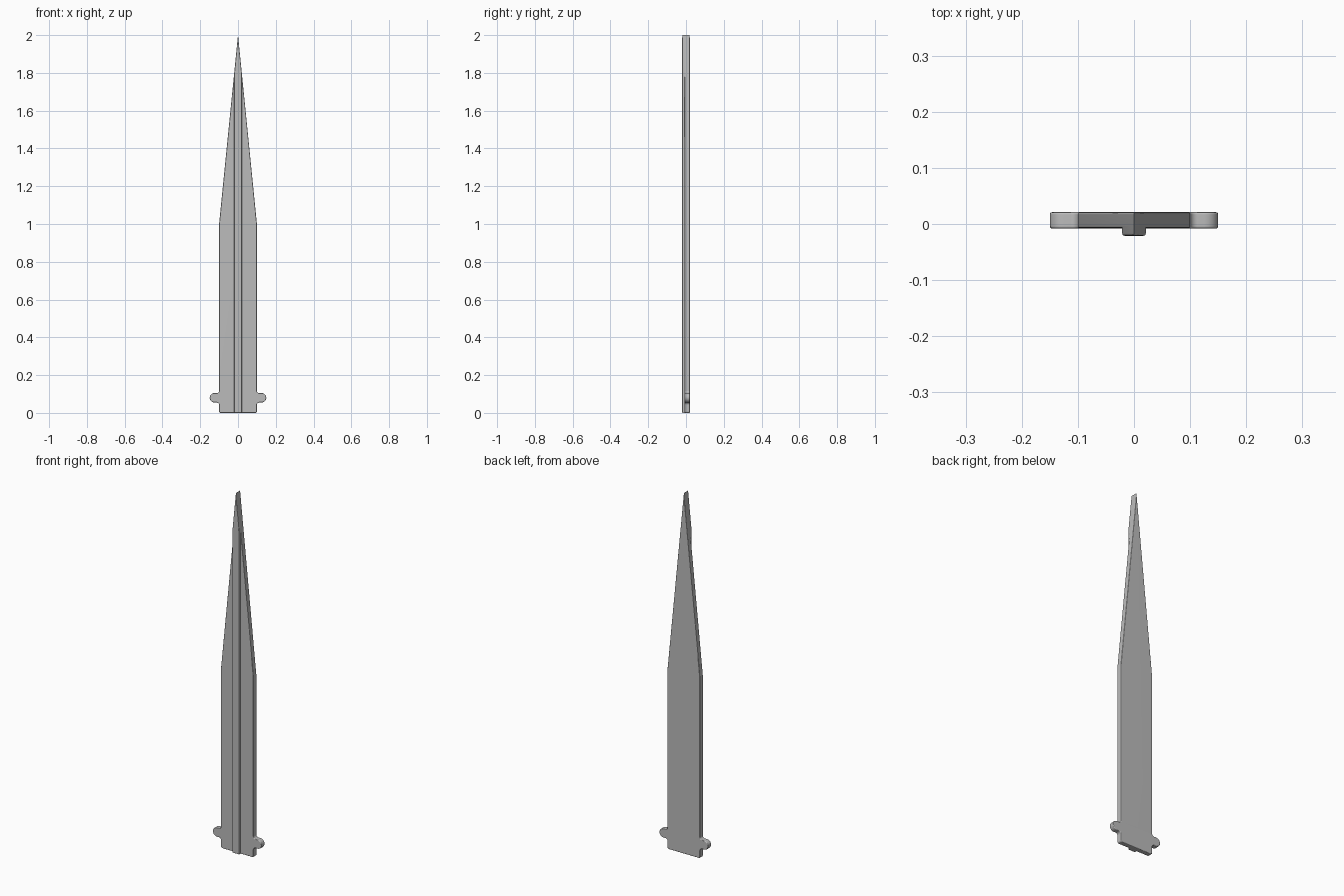
import bpy, bmesh, math

cube = bpy.data.objects.get("Cube")
if cube:
    bpy.data.objects.remove(cube, do_unlink=True)

STEEL = (0.5, 0.5, 0.5, 1.0)
steel = bpy.data.materials.new("grey_steel")
steel.use_nodes = True
steel.diffuse_color = STEEL
steel.node_tree.nodes["Principled BSDF"].inputs["Base Color"].default_value = STEEL


def arc(cx, cz, r, start, end, steps=6):
    angles = [math.radians(start + (end - start) * i / steps) for i in range(steps + 1)]
    return [(cx + r * math.cos(a), cz + r * math.sin(a)) for a in angles]


def slab(name, half, front, back, radius, round_back):
    """Mirror a half outline, extrude it along y and round its rims."""
    outline = half + [(-x, z) for x, z in reversed(half) if x > 1e-6]
    bm = bmesh.new()
    face = bm.faces.new([bm.verts.new((x, front, z)) for x, z in outline])
    extruded = bmesh.ops.extrude_face_region(bm, geom=[face])["geom"]
    for v in extruded:
        if isinstance(v, bmesh.types.BMVert):
            v.co.y = back
    bmesh.ops.recalc_face_normals(bm, faces=bm.faces)
    rims = [front, back] if round_back else [front]
    edges = [e for e in bm.edges
             if any(all(abs(v.co.y - y) < 1e-5 for v in e.verts) for y in rims)]
    bmesh.ops.bevel(bm, geom=edges, offset=radius, segments=3, profile=0.5,
                    affect='EDGES', clamp_overlap=False)
    bmesh.ops.recalc_face_normals(bm, faces=bm.faces)
    mesh = bpy.data.meshes.new(name)
    bm.to_mesh(mesh)
    bm.free()
    mesh.materials.append(steel)
    obj = bpy.data.objects.new(name, mesh)
    bpy.context.collection.objects.link(obj)
    bpy.ops.object.select_all(action='DESELECT')
    obj.select_set(True)
    bpy.context.view_layer.objects.active = obj
    bpy.ops.object.shade_smooth_by_angle(angle=math.radians(35))
    weighted = obj.modifiers.new("even_shading", 'WEIGHTED_NORMAL')
    weighted.keep_sharp = True
    return obj


# Blade plate: rounded base, side tabs with fillets, straight body, long point
blade_half = (arc(0.092, 0.008, 0.008, -90, 0, 4)
              + arc(0.113, 0.042, 0.013, 180, 90)
              + arc(0.125, 0.08, 0.025, -90, 90, 10)
              + arc(0.113, 0.118, 0.013, -90, -180)
              + [(0.1, 1.0), (0, 2.0)])
slab("blade", blade_half, -0.008, 0.021, 0.004, True)

# Raised centre rib, trimmed to the blade point
rib_half = [(0.021, 0), (0.021, 1.79), (0, 2.0)]
slab("centre_rib", rib_half, -0.021, -0.004, 0.004, False)
